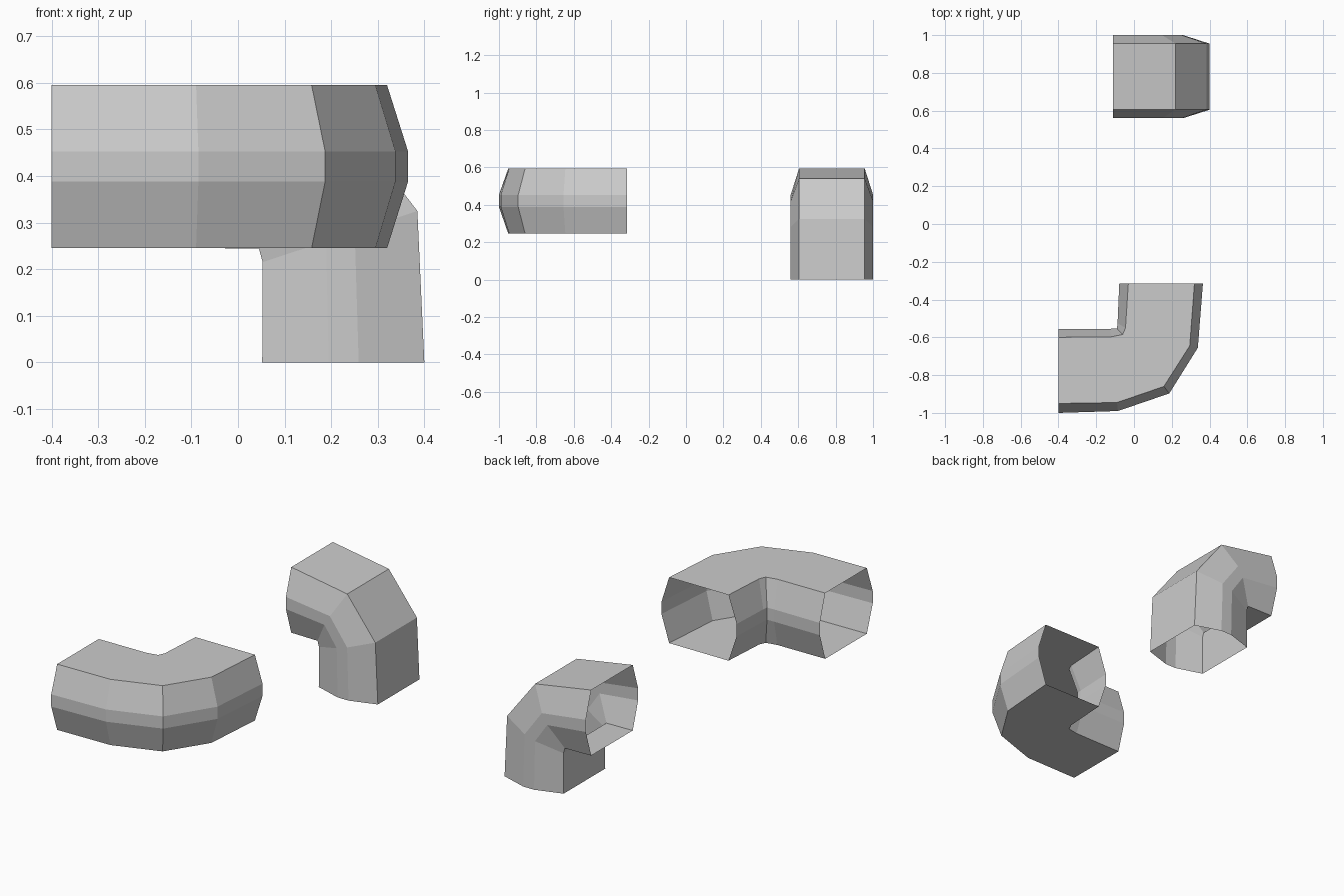
import bpy, bmesh
from mathutils import Vector

if "Cube" in bpy.data.objects:
    bpy.data.objects.remove(bpy.data.objects["Cube"])


def duct(name, rings):
    """Open-ended duct skinned through closed rings of equal point count."""
    bm = bmesh.new()
    loops = [[bm.verts.new(p) for p in ring] for ring in rings]
    for a, b in zip(loops, loops[1:]):
        n = len(a)
        for i in range(n):
            j = (i + 1) % n
            bm.faces.new((a[i], a[j], b[j], b[i]))
    bmesh.ops.recalc_face_normals(bm, faces=bm.faces)
    mesh = bpy.data.meshes.new(name)
    bm.to_mesh(mesh)
    bm.free()
    obj = bpy.data.objects.new(name, mesh)
    bpy.context.collection.objects.link(obj)
    return obj


# Flat elbow: plan outlines of the flat faces and of the bulging side walls
outer_edge = [(-.40, -.95), (-.09, -.945), (.158, -.86), (.295, -.645), (.32, -.315)]
outer_wall = [(-.40, -1.0), (-.085, -.99), (.187, -.897), (.338, -.655), (.365, -.315)]
inner_edge = [(-.40, -.60), (-.12, -.597), (-.06, -.585), (-.045, -.55), (-.03, -.315)]
inner_wall = [(-.40, -.555), (-.13, -.555), (-.09, -.553), (-.087, -.525), (-.078, -.315)]
z_bot, z_low, z_high, z_top = .245, .388, .453, .595

flat_rings = []
for oe, ow, ie, iw in zip(outer_edge, outer_wall, inner_edge, inner_wall):
    flat_rings.append([(*oe, z_bot), (*ow, z_low), (*ow, z_high), (*oe, z_top),
                       (*ie, z_top), (*iw, z_high), (*iw, z_low), (*ie, z_bot)])
duct("flat_elbow_duct", flat_rings)

# Upright elbow: inside and outside bend lines in the xz plane
inner_bend = [(.052, 0), (.053, .215), (.045, .244), (-.11, .246)]
outer_bend = [(.40, 0), (.385, .325), (.22, .54), (-.11, .595)]
y_front, y_back, bulge = .605, .955, .045

upright_rings = []
for i, o in zip(inner_bend, outer_bend):
    i, o = Vector(i), Vector(o)
    section = [(0, y_front), (.41, y_front - bulge), (.595, y_front - bulge), (1, y_front),
               (1, y_back), (.595, y_back + bulge), (.41, y_back + bulge), (0, y_back)]
    ring = []
    for t, y in section:
        p = i.lerp(o, t)
        ring.append((p.x, y, p.y))
    upright_rings.append(ring)
duct("upright_elbow_duct", upright_rings)
